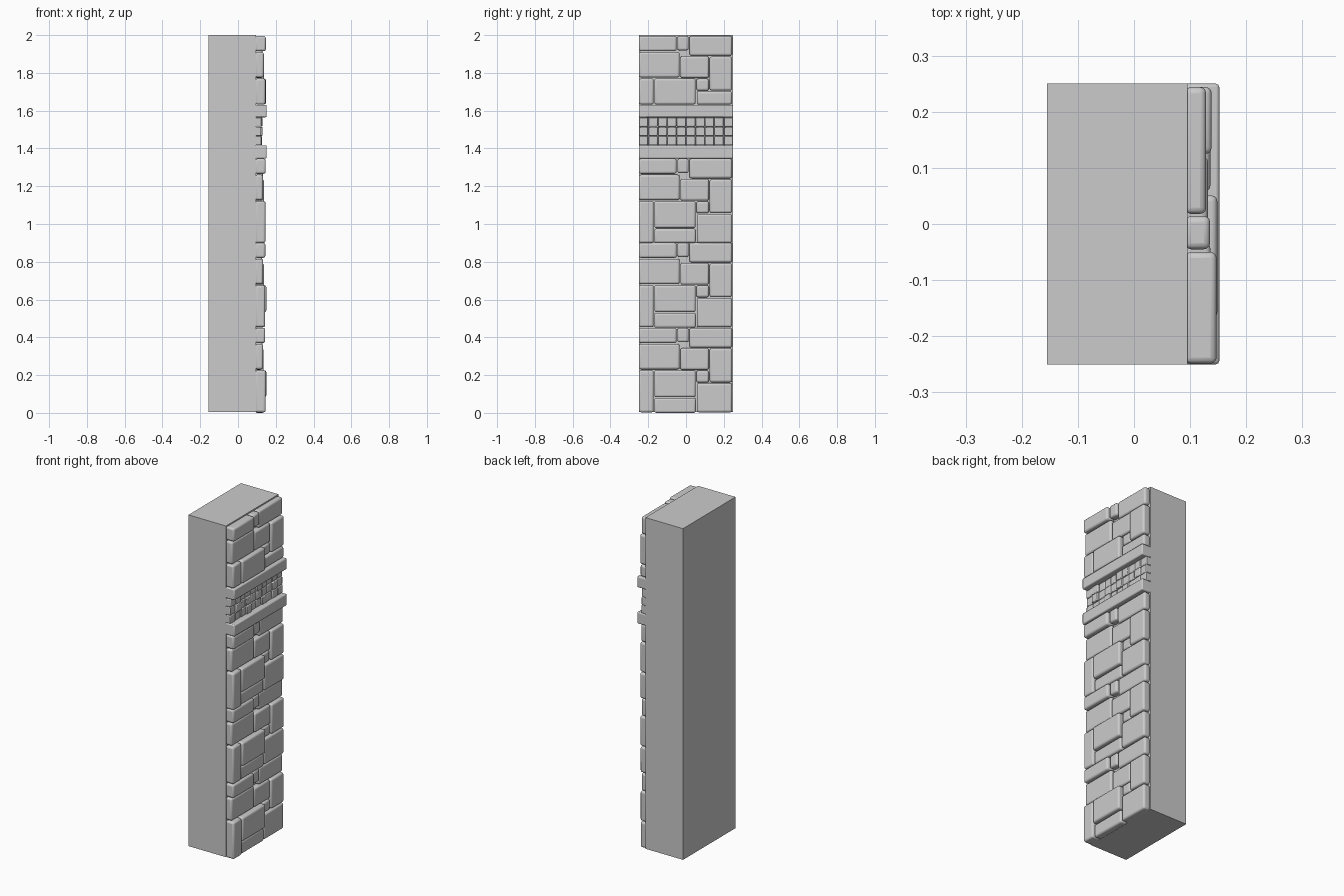
import bpy, random

random.seed(4)


def box(name, x, y, z, bevel=0.0, segments=3):
    """Box spanning the given (min, max) ranges, with optional rounded edges."""
    bpy.ops.mesh.primitive_cube_add(size=1)
    ob = bpy.context.object
    ob.name = name
    ob.location = [(r[0] + r[1]) / 2 for r in (x, y, z)]
    ob.scale = [r[1] - r[0] for r in (x, y, z)]
    bpy.ops.object.transform_apply(location=True, scale=True, rotation=False)
    if bevel:
        mod = ob.modifiers.new("rounding", 'BEVEL')
        mod.width = bevel
        mod.segments = segments
        bpy.ops.object.shade_smooth_by_angle(angle=0.6)
    return ob


# Plain wall core
box("wall_core", (-0.155, 0.095), (-0.25, 0.25), (0.006, 2.0))

# One repeat of the masonry: y range, depth below the repeat's top, front x
PATTERN = [
    (-0.249, -0.050, 0.000, 0.080, 0.145),
    (-0.045, 0.014, 0.000, 0.076, 0.135),
    (0.018, 0.244, 0.000, 0.104, 0.129),
    (-0.249, -0.034, 0.085, 0.219, 0.134),
    (-0.030, 0.121, 0.107, 0.222, 0.131),
    (0.125, 0.244, 0.109, 0.288, 0.136),
    (0.055, 0.121, 0.226, 0.289, 0.128),
    (-0.168, 0.051, 0.225, 0.367, 0.148),
    (-0.249, -0.171, 0.225, 0.447, 0.145),
    (-0.168, 0.052, 0.371, 0.450, 0.138),
    (0.057, 0.244, 0.293, 0.447, 0.135),
]

# Stack the repeats; the top one is cut off at the upper band
for top, floor in ((0.45, 0.0), (0.901, 0.45), (1.346, 0.9), (1.995, 1.633)):
    for y0, y1, d0, d1, front in PATTERN:
        z0, z1 = max(top - d1, floor), top - d0
        if z1 - z0 > 0.03:
            front += random.uniform(-0.002, 0.003)
            box("facing_stone", (0.091, front), (y0, y1), (z0, z1), 0.011)

# Two projecting bands
for z0, z1 in ((1.347, 1.416), (1.565, 1.631)):
    box("band", (0.055, 0.152), (-0.25, 0.25), (z0, z1), 0.006, 2)

# Small tiles between the bands
for row in range(3):
    for col in range(10):
        y, z = -0.25 + col * 0.05, 1.416 + row * 0.0497
        front = random.uniform(0.119, 0.130)
        box("small_tile", (0.085, front), (y + 0.001, y + 0.049),
            (z + 0.001, z + 0.0487), 0.004, 2)
